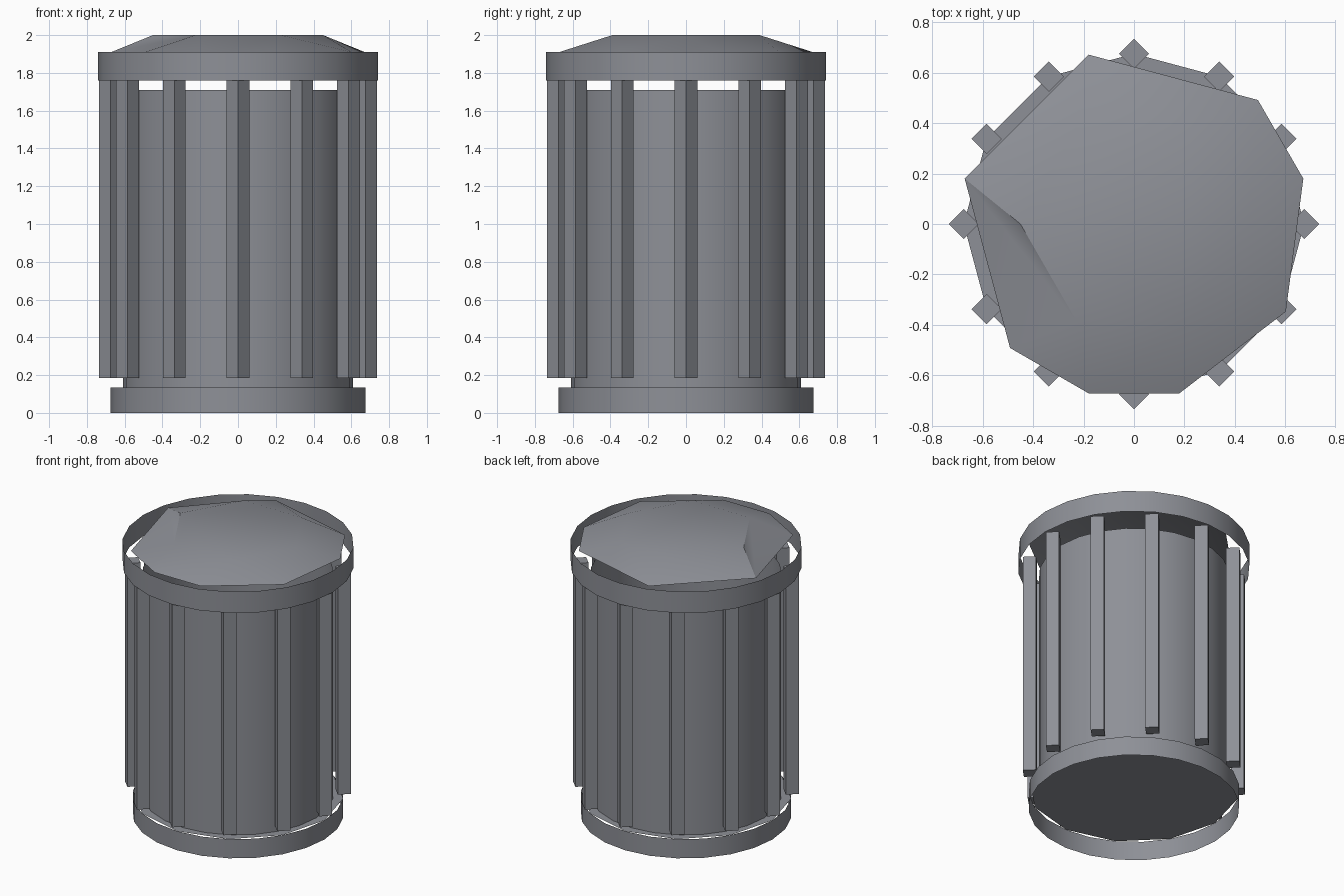
import bpy, bmesh
from math import sin, cos, radians

cube = bpy.data.objects.get("Cube")
if cube:
    bpy.data.objects.remove(cube, do_unlink=True)

metal = bpy.data.materials.new("slate_grey_metal")
color = (0.27, 0.28, 0.31, 1)
metal.diffuse_color = color
metal.use_nodes = True
metal.node_tree.nodes["Principled BSDF"].inputs["Base Color"].default_value = color


def finish(name, bm, smooth=True):
    mesh = bpy.data.meshes.new(name)
    bm.to_mesh(mesh)
    bm.free()
    mesh.materials.append(metal)
    obj = bpy.data.objects.new(name, mesh)
    bpy.context.collection.objects.link(obj)
    if smooth:
        bpy.ops.object.select_all(action='DESELECT')
        obj.select_set(True)
        bpy.context.view_layer.objects.active = obj
        bpy.ops.object.shade_smooth_by_angle(angle=radians(30))
    return obj


def polar(bm, r, deg, z):
    return bm.verts.new((r * cos(radians(deg)), r * sin(radians(deg)), z))


def ring(bm, r, z, sides):
    return [polar(bm, r, 360 * i / sides, z) for i in range(sides)]


def sleeve(name, r, z0, z1, sides=24):
    """Thin open tube."""
    bm = bmesh.new()
    low, high = ring(bm, r, z0, sides), ring(bm, r, z1, sides)
    for i in range(sides):
        j = (i + 1) % sides
        bm.faces.new((low[i], low[j], high[j], high[i]))
    return finish(name, bm)


# Bin body, base band and rim band
sleeve("body", 0.61, 0.135, 1.71)
sleeve("base_band", 0.675, 0, 0.135)
sleeve("rim_band", 0.74, 1.76, 1.91)

# Floor plate, set at the top of the base band
bm = bmesh.new()
bm.faces.new(ring(bm, 0.675, 0.135, 12)[::-1])
finish("floor_plate", bm, smooth=False)

# Twelve square slats, all turned the same way
bm = bmesh.new()
for i in range(12):
    a = radians(30 * i)
    cx, cy = 0.675 * cos(a), 0.675 * sin(a)
    ends = []
    for z in (0.185, 1.76):
        ends.append([bm.verts.new((cx + 0.06 * cos(radians(90 * k)),
                                   cy + 0.06 * sin(radians(90 * k)), z)) for k in range(4)])
    low, high = ends
    bm.faces.new(low[::-1])
    bm.faces.new(high)
    for k in range(4):
        n = (k + 1) % 4
        bm.faces.new((low[k], low[n], high[n], high[k]))
finish("slats", bm, smooth=False)

# Faceted lid: flat hexagon zipped to an uneven eight-sided edge
bm = bmesh.new()
top = ring(bm, 0.45, 2.0, 6)
edge = [polar(bm, 0.695, d, 1.91) for d in (15, 45, 105, 165, 225, 255, 285, 330)]
bm.faces.new(top)
o = t = 0
for step in "OTOTOTTOOTOOTO":
    if step == "O":
        n = (o + 1) % len(edge)
        bm.faces.new((edge[o], edge[n], top[t]))
        o = n
    else:
        n = (t + 1) % len(top)
        bm.faces.new((top[t], edge[o], top[n]))
        t = n
finish("lid", bm)
